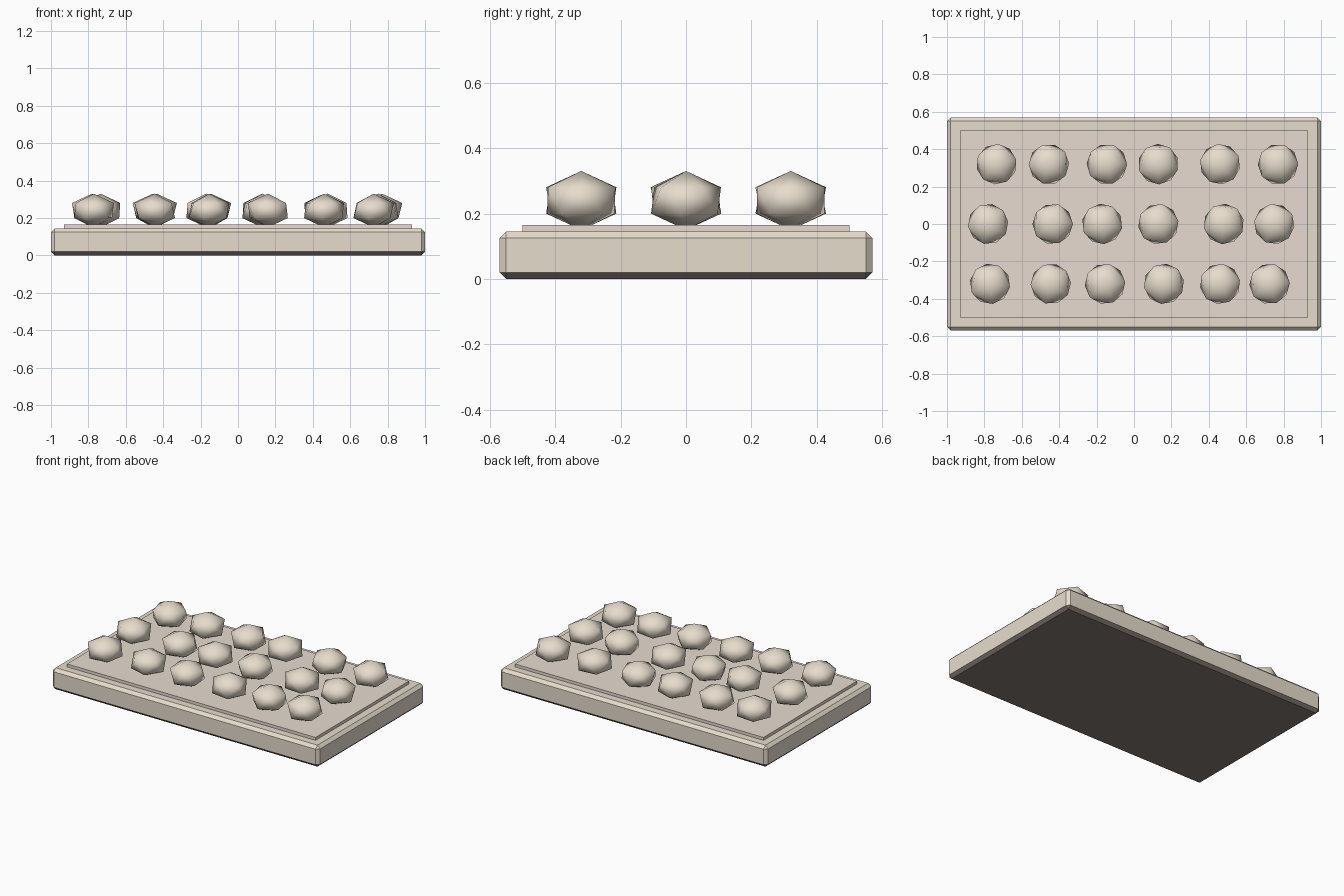
import bpy, math, random

if "Cube" in bpy.data.objects:
    bpy.data.objects.remove(bpy.data.objects["Cube"])

random.seed(4)


def material(name, r, g, b):
    m = bpy.data.materials.new(name)
    m.diffuse_color = (r, g, b, 1)
    m.use_nodes = True
    m.node_tree.nodes["Principled BSDF"].inputs["Base Color"].default_value = m.diffuse_color
    return m


stone = material("pale_stone", 0.80, 0.72, 0.61)
panel_stone = material("rosy_stone", 0.80, 0.71, 0.63)
dark = material("dark_underside", 0.24, 0.20, 0.18)


def box(name, size, z_low, mat, bevel=0):
    bpy.ops.mesh.primitive_cube_add(size=1, location=(0, 0, z_low + size[2] / 2))
    ob = bpy.context.object
    ob.name = name
    ob.scale = size
    bpy.ops.object.transform_apply(location=False, rotation=False, scale=True)
    ob.data.materials.append(mat)
    if bevel:
        mod = ob.modifiers.new("chamfer", 'BEVEL')
        mod.width = bevel
        mod.segments = 1
        bpy.ops.object.modifier_apply(modifier=mod.name)
    return ob


# chamfered slab, dark on its underside and lower chamfer
slab = box("base_slab", (2.0, 1.14, 0.145), 0, stone, 0.02)
slab.data.materials.append(dark)
for face in slab.data.polygons:
    if face.normal.z < -0.3:
        face.material_index = 1

# thin raised panel
box("raised_panel", (1.86, 1.0, 0.045), 0.12, panel_stone)

# three rows of unevenly spaced, squashed 20-sided cobbles
rows = {
    0.32: (-0.735, -0.455, -0.145, 0.13, 0.46, 0.77),
    0.0: (-0.78, -0.435, -0.17, 0.13, 0.48, 0.75),
    -0.32: (-0.77, -0.445, -0.155, 0.16, 0.46, 0.725),
}
for r, (y, xs) in enumerate(rows.items()):
    for c, x in enumerate(xs):
        bpy.ops.mesh.primitive_ico_sphere_add(
            subdivisions=1, radius=1, location=(x, y, 0.24),
            rotation=(0, 0, random.uniform(0, math.tau)))
        cobble = bpy.context.object
        cobble.name = f"cobble_{r + 1}_{c + 1}"
        cobble.scale = (0.121, 0.121, 0.09)
        cobble.data.materials.append(stone)
        bpy.ops.object.shade_smooth()
